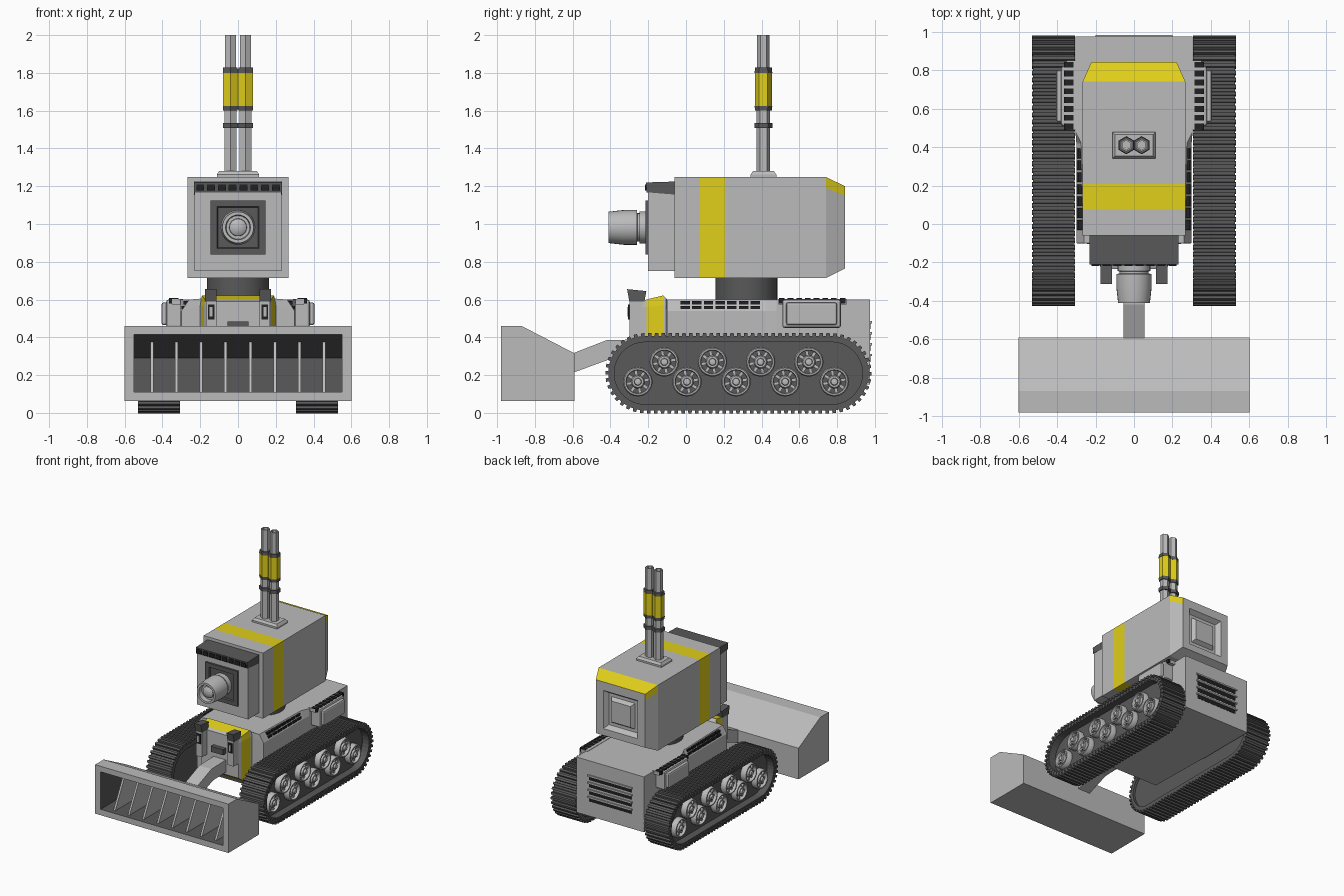
import bpy, bmesh
from math import sin, cos, pi
from mathutils import Vector

if "Cube" in bpy.data.objects:
    bpy.data.objects.remove(bpy.data.objects["Cube"])


def material(name, col):
    m = bpy.data.materials.new(name)
    m.diffuse_color = (*col, 1)
    m.use_nodes = True
    m.node_tree.nodes["Principled BSDF"].inputs["Base Color"].default_value = m.diffuse_color
    return m


GREY = material("grey", (0.5, 0.5, 0.5))
DARK = material("dark_grey", (0.1, 0.1, 0.1))
YELLOW = material("yellow", (0.75, 0.62, 0.01))
BLACK = material("black", (0.015, 0.015, 0.015))
G, D, Y, K = range(4)


class Part:
    """Collects lofted shapes into one mesh object."""
    def __init__(self, name):
        self.name, self.bm = name, bmesh.new()

    def loft(self, rings, m=G, loop=False):
        vs = [[self.bm.verts.new(p) for p in r] for r in rings]
        n, grid = len(vs[0]), []
        for a, b in zip(vs, vs[1:] + vs[:1] if loop else vs[1:]):
            grid.append([self.bm.faces.new((a[j], a[(j + 1) % n], b[(j + 1) % n], b[j])) for j in range(n)])
        caps = [] if loop else [self.bm.faces.new(vs[0]), self.bm.faces.new(vs[-1])]
        for f in sum(grid, []) + caps:
            f.material_index = m
        return grid, caps

    def prism(self, pts, x0, x1, m=G):
        return self.loft([[(x, y, z) for y, z in pts] for x in (x0, x1)], m)

    def box(self, x0, x1, y0, y1, z0, z1, m=G):
        self.prism([(y0, z0), (y1, z0), (y1, z1), (y0, z1)], x0, x1, m)

    def lathe(self, c, axis, prof, n, m=G, phase=0, loop=False):
        rings = []
        for r, h in prof:
            ring = []
            for i in range(n):
                a = phase + 2 * pi * i / n
                u, v = r * cos(a), r * sin(a)
                ring.append(Vector(c) + Vector({'x': (h, u, v), 'y': (u, h, v), 'z': (u, v, h)}[axis]))
            rings.append(ring)
        return self.loft(rings, m, loop)

    def done(self, mirror=False, smooth=False, bevel=0):
        bmesh.ops.recalc_face_normals(self.bm, faces=self.bm.faces)
        me = bpy.data.meshes.new(self.name)
        self.bm.to_mesh(me)
        for mt in (GREY, DARK, YELLOW, BLACK):
            me.materials.append(mt)
        ob = bpy.data.objects.new(self.name, me)
        bpy.context.collection.objects.link(ob)
        if smooth:
            bpy.ops.object.select_all(action='DESELECT')
            ob.select_set(True)
            bpy.context.view_layer.objects.active = ob
            bpy.ops.object.shade_smooth_by_angle(angle=0.6)
        if bevel:
            b = ob.modifiers.new("bevel", 'BEVEL')
            b.width, b.segments = bevel, 2
        if mirror:
            ob.modifiers.new("mirror", 'MIRROR')


def section(y, w, wt, z0, zm, z1):
    """Six-point hull cross-section: side width w, top width wt."""
    return [(-w, y, z0), (w, y, z0), (w, y, zm), (wt, y, z1), (-wt, y, z1), (-w, y, zm)]


# Hull with yellow nose band
p = Part("hull")
g, _ = p.loft([section(*s) for s in [
    (-.235, .17, .165, .27, .56, .59), (-.21, .18, .175, .25, .56, .6), (-.12, .195, .19, .19, .57, .622),
    (-.105, .2, .195, .17, .57, .605), (-.1, .3, .26, .16, .54, .6), (.42, .3, .275, .15, .54, .6),
    (.48, .305, .305, .15, .54, .6), (.975, .305, .305, .15, .54, .6)]])
for f in g[1]:
    f.material_index = Y
p.done()

# Grilles: hull sides and rear plate
p = Part("side_vents")
for i in range(7):
    for z, x in ((.558, .294), (.583, .284)):
        p.box(x - .02, x + .004, -.03 + i * .062, .02 + i * .062, z - .009, z + .009, K)
p.done(mirror=True)
p = Part("rear_vents")
for i in range(4):
    z = .27 + i * .058
    p.box(-.19, .19, .96, .977, z, z + .03, K)
    p.box(-.2, .2, .96, .984, z + .03, z + .042)
p.done()

# Side storage boxes with slatted ridge
p = Part("side_box")
p.box(.29, .38, .51, .82, .45, .6)
p.box(.37, .405, .53, .8, .465, .585)
p.done(mirror=True, bevel=.012)
p = Part("slatted_ridge")
p.box(.29, .35, .49, .85, .575, .603)
for i in range(8):
    p.box(.315, .365, .492 + i * .046, .522 + i * .046, .58, .608, K)
p.done(mirror=True)

# Headlights on slotted posts, and the nose plate mount
p = Part("headlight")
p.box(.115, .17, -.3, -.2, .39, .59)
p.box(.125, .16, -.306, -.29, .495, .575, K)
p.box(.134, .151, -.309, -.29, .51, .56)
p.prism([(-.3, .59), (-.22, .59), (-.21, .645), (-.312, .655)], .115, .175, D)
p.done(mirror=True)

# Bucket arm
p = Part("bucket_arm")
p.prism([(-.6, .315), (-.42, .385), (-.2, .39), (-.2, .29), (-.4, .285), (-.6, .212)], -.055, .055)
p.box(-.055, .055, -.27, -.2, .44, .485, D)
p.done()

# Bucket: outer shell folded into an open front
def rect(y, w, z0, z1):
    return [(-w, y, z0), (w, y, z0), (w, y, z1), (-w, y, z1)]


p = Part("bucket")
g, caps = p.loft([rect(-.59, .6, .062, .315), rect(-.87, .6, .062, .46), rect(-.98, .6, .062, .46),
                  rect(-.98, .55, .11, .415), rect(-.87, .55, .11, .415), rect(-.64, .55, .11, .29)])
for f in g[3] + g[4] + [caps[1]]:
    f.material_index = D
for i in range(8):
    x = -.455 + i * .13
    p.prism([(-.94, .11), (-.64, .11), (-.64, .29), (-.8, .375)], x - .008, x + .008)
p.done()


# Tracks: stadium-shaped belt with cleats
def track_point(t, r):
    """Point and outward angle at fraction t of the loop."""
    L, A, y0, y1, z = .985, pi * .195, -.215, .77, .21
    s = (t % 1) * 2 * (L + A)
    if s < L:
        return y0 + s, z - r, -pi / 2
    if s < L + A:
        a = -pi / 2 + (s - L) / A * pi
        return y1 + r * cos(a), z + r * sin(a), a
    if s < 2 * L + A:
        return y1 - (s - L - A), z + r, pi / 2
    a = pi / 2 + (s - 2 * L - A) / A * pi
    return y0 + r * cos(a), z + r * sin(a), a


N = 88
p = Part("track_belt")
p.loft([[(x, *track_point(i / N, r)[:2]) for r, x in ((.197, .31), (.197, .525), (.165, .525), (.165, .31))]
        for i in range(N)], D, loop=True)
p.prism([track_point(i / N, .168)[:2] for i in range(N)], .33, .465, D)
for i in range(N):
    for r0, r1, x0, x1, h in ((.19, .212, .308, .53, .011), (.172, .185, .52, .529, .009)):
        y, z, a = track_point((i + .5) / N, (r0 + r1) / 2)
        d, t = Vector((cos(a), sin(a))), Vector((-sin(a), cos(a))) * h
        c, e = Vector((y, z)), d * (r1 - r0) / 2
        p.prism([c - e - t, c - e + t, c + e + t * .8, c + e - t * .8], x0, x1, D)
p.done(mirror=True)

# Road wheels: rim, hub and eight spokes, in two staggered rows
p = Part("road_wheels")
for c in [(-.115 + i * .255, .27) for i in range(4)] + [(-.255 + i * .26, .165) for i in range(5)]:
    o = (.46, *c)
    p.lathe(o, 'x', [(.078, 0), (.078, .04), (.072, .05), (.064, .05), (.06, .04), (.06, 0)], 24, loop=True)
    p.lathe(o, 'x', [(.036, 0), (.036, .035), (.03, .045), (.02, .045), (.017, .058), (.008, .06)], 16)
    for k in range(8):
        a = k * pi / 4 + .2
        d, t = Vector((cos(a), sin(a))), Vector((-sin(a), cos(a))) * .008
        q = Vector(c)
        p.prism([q + d * .03 - t, q + d * .065 - t, q + d * .065 + t, q + d * .03 + t], .465, .492)
p.done(mirror=True, smooth=True)

# Turret with yellow band, chamfered rear and recessed rear hatch
p = Part("turret_ring")
p.lathe((0, .32, 0), 'z', [(.165, .59), (.165, .73)], 32, D)
p.done(smooth=True)
p = Part("turret")
g, _ = p.loft([section(*s) for s in [
    (-.06, .267, .267, .715, 1.19, 1.248), (.075, .267, .267, .715, 1.19, 1.248),
    (.208, .267, .267, .715, 1.19, 1.248), (.742, .267, .267, .715, 1.19, 1.248),
    (.842, .222, .222, .765, 1.15, 1.2), (.842, .155, .155, .82, 1.08, 1.13), (.805, .13, .13, .845, 1.06, 1.105),
    (.805, .105, .105, .87, 1.04, 1.08), (.835, .085, .085, .89, 1.02, 1.06)]])
for f in g[1] + g[3][2:5]:
    f.material_index = Y
p.done()

# Turret face: mantlet, segmented visor, stepped gun plate
p = Part("mantlet")
p.box(-.23, .23, -.2, -.05, .752, 1.19)
p.done()
p = Part("visor")
p.prism([(-.05, 1.225), (-.212, 1.22), (-.208, 1.168), (-.05, 1.155)], -.232, .232, D)
for i in range(8):
    x = -.2 + i * .0572
    p.box(x - .021, x + .021, -.218, -.2, 1.178, 1.21, K)
p.done()
p = Part("gun_plate")
p.loft([rect(-.19, .145, .838, 1.125), rect(-.215, .145, .838, 1.125), rect(-.215, .11, .87, 1.092),
        rect(-.204, .105, .875, 1.087)], D)
p.done()
p = Part("gun_barrel")
p.lathe((0, 0, .982), 'y', [(.085, -.19), (.085, -.245), (.075, -.247), (.075, -.258), (.092, -.26), (.092, -.33),
                            (.083, -.41), (.066, -.41), (.062, -.375), (.047, -.375), (.045, -.388),
                            (.03, -.398), (.01, -.402)], 28)
p.done(smooth=True)

# Twin hexagonal exhaust stacks
p = Part("stack_base")
p.loft([[(sx * w, .41 + sy * d, z) for sx, sy in ((-1, -1), (1, -1), (1, 1), (-1, 1))]
        for w, d, z in ((.112, .068, 1.24), (.112, .068, 1.262), (.1, .055, 1.28))])
p.done()
p = Part("exhaust_stacks")
for x in (-.04, .04):
    for m, prof in ((G, [(.036, 1.27), (.036, 1.62)]),
                    (D, [(.047, 1.508), (.047, 1.536)]),
                    (D, [(.044, 1.6), (.047, 1.625)]),
                    (Y, [(.045, 1.622), (.045, 1.802)]),
                    (D, [(.047, 1.8), (.044, 1.828)]),
                    (G, [(.033, 1.82), (.033, 2.0), (.024, 2.0), (.024, 1.9)])):
        p.lathe((x, .41, 0), 'z', prof, 6, m, phase=pi / 2)
p.done()
